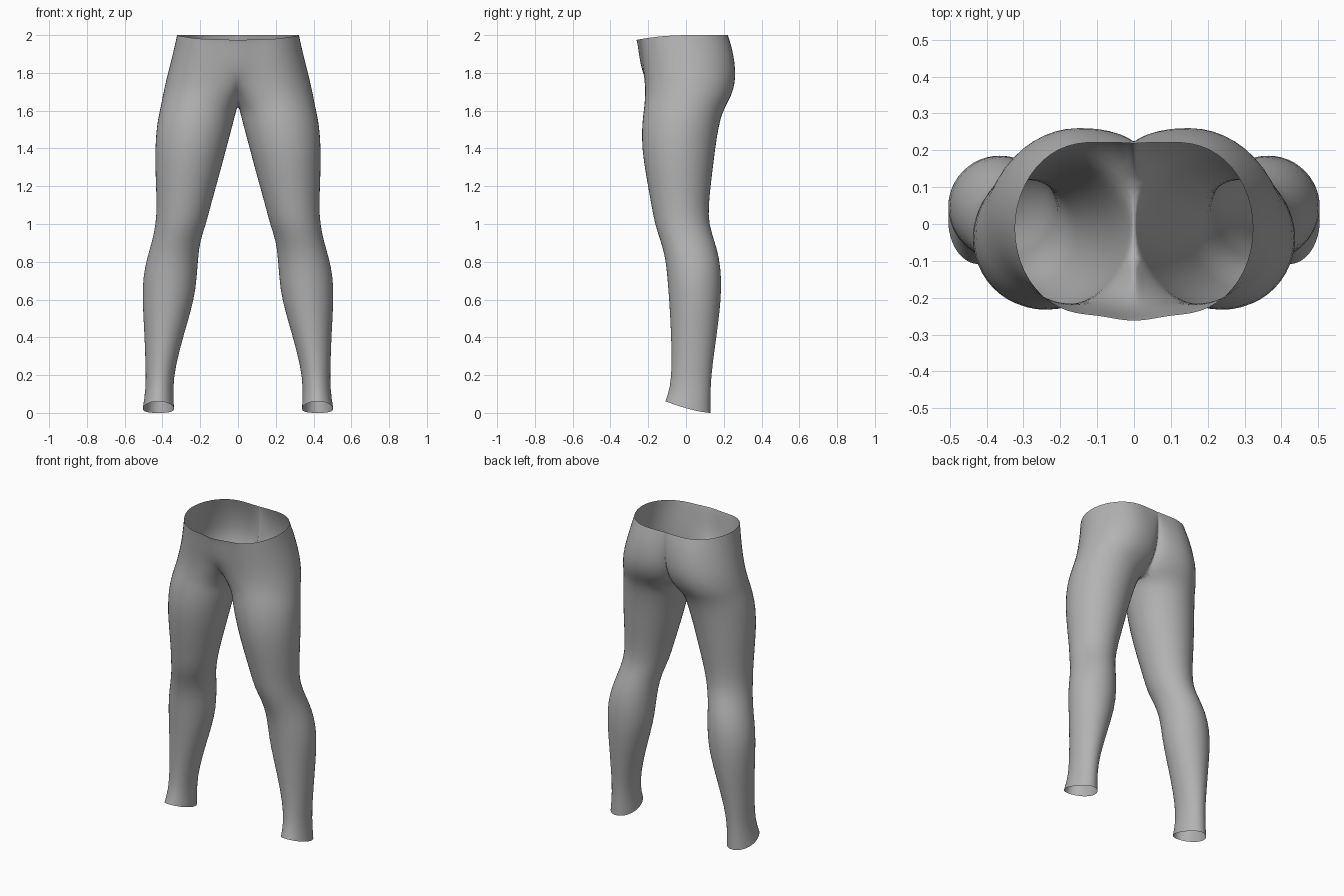
import bpy
import bmesh
from math import sin, cos, pi

cube = bpy.data.objects.get("Cube")
if cube:
    bpy.data.objects.remove(cube)

HALF = 12           # segments on the outer half of a ring, and on the inner half
THIRD = HALF // 3   # the inner half of a hip ring: back, centre seam, front

# Leg rings: height, inner x, outer x, front y, back y
LEG = [
    (0.03, 0.338, 0.505, -0.11, 0.13),
    (0.13, 0.345, 0.488, -0.085, 0.13),
    (0.25, 0.33, 0.49, -0.075, 0.14),
    (0.42, 0.285, 0.496, -0.08, 0.165),
    (0.6, 0.23, 0.508, -0.09, 0.187),
    (0.72, 0.217, 0.504, -0.1, 0.188),
    (0.82, 0.21, 0.483, -0.11, 0.178),
    (0.91, 0.2, 0.455, -0.135, 0.152),
    (1.0, 0.168, 0.436, -0.167, 0.122),
    (1.1, 0.143, 0.431, -0.184, 0.12),
    (1.25, 0.1, 0.438, -0.212, 0.138),
    (1.4, 0.06, 0.441, -0.236, 0.156),
    (1.52, 0.028, 0.432, -0.235, 0.175),
    (1.59, 0.01, 0.418, -0.227, 0.195),
]

# Hip rings: height, middle x, outer x, front y, back y, seam front y, seam back y
HIPS = [
    (1.635, 0.2, 0.408, -0.222, 0.218, -0.065, 0.1),
    (1.68, 0.18, 0.4, -0.219, 0.242, -0.125, 0.15),
    (1.74, 0.165, 0.387, -0.218, 0.26, -0.197, 0.19),
    (1.81, 0.15, 0.37, -0.224, 0.265, -0.235, 0.213),
    (1.9, 0.14, 0.347, -0.235, 0.252, -0.25, 0.222),
    (1.96, 0.135, 0.333, -0.242, 0.235, -0.258, 0.222),
    (2.0, 0.13, 0.325, -0.246, 0.222, -0.263, 0.218),
]


def arc(cx, rx, front, back, start, steps):
    """Points on an ellipse, going anticlockwise from the start angle."""
    cy, ry = (front + back) / 2, (back - front) / 2
    return [(cx + rx * cos(start + pi * i / HALF), cy + ry * sin(start + pi * i / HALF))
            for i in range(steps)]


def leg_ring(z, inner, outer, front, back):
    points = arc((inner + outer) / 2, (outer - inner) / 2, front, back, -pi / 2, 2 * HALF)
    return [(x, y, z) for x, y in points]


def centre_curve(mid, side, seam, bulges):
    """From the fullest point of one side in to the centre seam."""
    points = []
    for i in range(THIRD + 1):
        s = i / THIRD
        if bulges:      # the belly stands out at the centre
            points.append((mid * (1 - s), side + (seam - side) * s * s * (3 - 2 * s)))
        else:           # the surface dips into a cleft at the centre
            points.append((mid * (1 - sin(s * pi / 2)), seam + (side - seam) * cos(s * pi / 2)))
    return points


def hip_ring(z, mid, outer, front, back, seam_front, seam_back):
    points = arc(mid, outer - mid, front, back, -pi / 2, HALF)
    points += centre_curve(mid, back, seam_back, False)
    for i in range(1, THIRD):
        points.append((0, seam_back + (seam_front - seam_back) * i / THIRD))
    points += centre_curve(mid, front, seam_front, seam_front < front)[:0:-1]
    return [(x, y, z) for x, y in points]


# Loft one side from the ankle to the waist
rings = [leg_ring(*row) for row in LEG] + [hip_ring(*row) for row in HIPS]
# Slanted ankle hem and a waistband that dips at the front
rings[0] = [(x, y, 0.062 * (max(0, 0.13 - y) / 0.24) ** 1.5) for x, y, z in rings[0]]
rings[-1] = [(x, y, z - 0.025 * (max(0, -y) / 0.26) ** 2) for x, y, z in rings[-1]]

bm = bmesh.new()
loops = [[bm.verts.new(p) for p in ring] for ring in rings]
count = 2 * HALF
for level, (low, high) in enumerate(zip(loops, loops[1:])):
    for i in range(count):
        on_seam = HALF + THIRD <= i < HALF + 2 * THIRD
        if level >= len(LEG) and on_seam:
            continue    # both sides are joined here, so the inside stays open
        j = (i + 1) % count
        bm.faces.new((low[i], low[j], high[j], high[i]))
loose = [v for v in bm.verts if not v.link_faces]
bmesh.ops.delete(bm, geom=loose, context='VERTS')

mesh = bpy.data.meshes.new("trousers")
bm.to_mesh(mesh)
bm.free()
for face in mesh.polygons:
    face.use_smooth = True
trousers = bpy.data.objects.new("trousers", mesh)
bpy.context.collection.objects.link(trousers)

# Mirror to the other leg and smooth
mirror = trousers.modifiers.new("other_side", 'MIRROR')
mirror.merge_threshold = 0.001
smooth = trousers.modifiers.new("smooth", 'SUBSURF')
smooth.levels = smooth.render_levels = 1

# Plain grey cloth
grey = bpy.data.materials.new("grey_cloth")
grey.use_nodes = True
colour = (0.45, 0.45, 0.45, 1)
grey.diffuse_color = colour
grey.node_tree.nodes["Principled BSDF"].inputs["Base Color"].default_value = colour
mesh.materials.append(grey)
